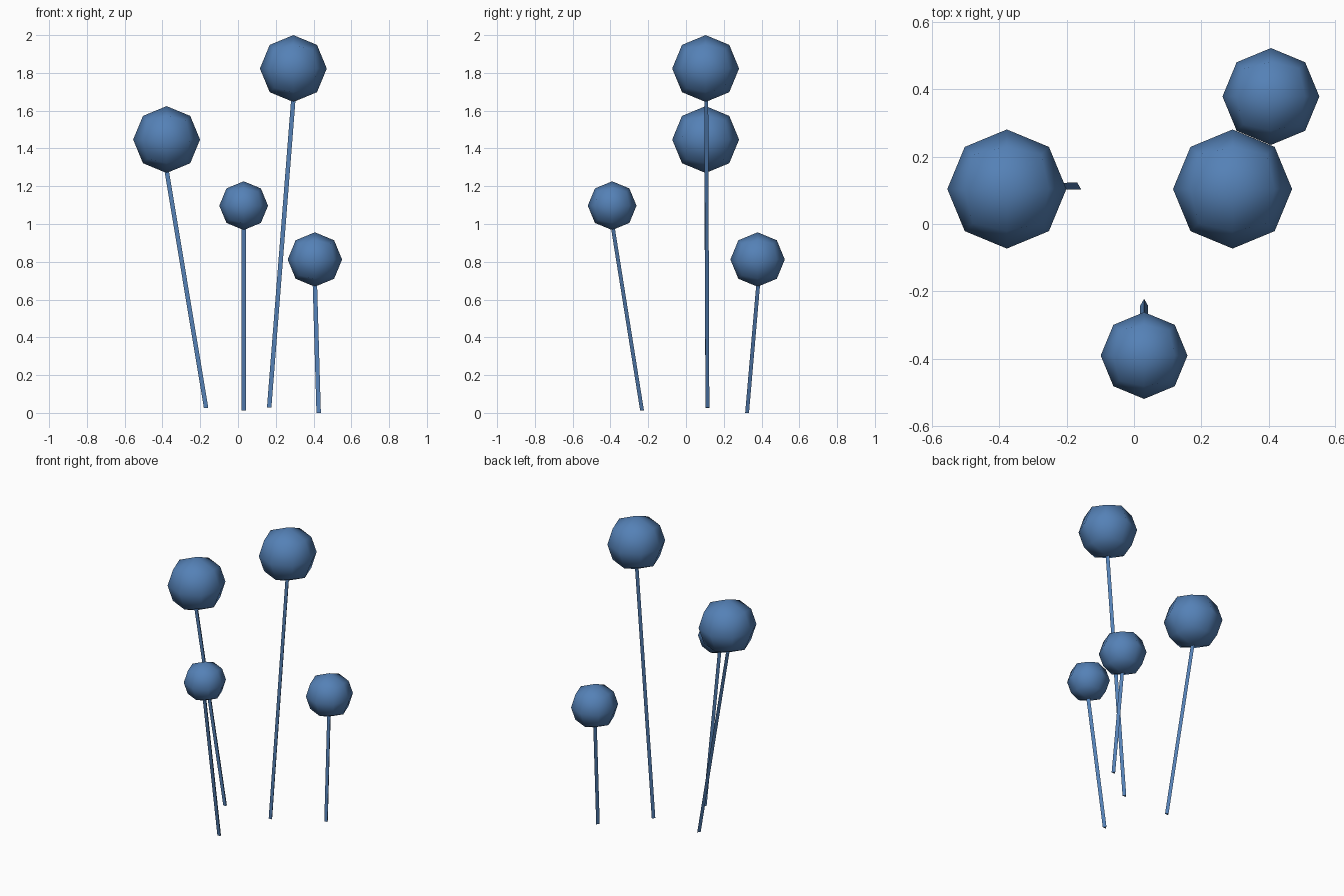
import bpy, bmesh, math
from mathutils import Vector

if "Cube" in bpy.data.objects:
    bpy.data.objects.remove(bpy.data.objects["Cube"])

blue = bpy.data.materials.new("blue")
blue.diffuse_color = (0.09, 0.22, 0.47, 1)
blue.use_nodes = True
blue.node_tree.nodes["Principled BSDF"].inputs["Base Color"].default_value = blue.diffuse_color


def finish(bm, name, smooth):
    bmesh.ops.recalc_face_normals(bm, faces=bm.faces)
    for f in bm.faces:
        f.smooth = smooth
    me = bpy.data.meshes.new(name)
    bm.to_mesh(me)
    bm.free()
    me.materials.append(blue)
    ob = bpy.data.objects.new(name, me)
    bpy.context.collection.objects.link(ob)
    return ob


# Low-poly ball: once-subdivided cube pushed out to a sphere
def ball(name, centre, radius):
    bm = bmesh.new()
    bmesh.ops.create_cube(bm, size=2)
    bmesh.ops.subdivide_edges(bm, edges=bm.edges[:], cuts=1, use_grid_fill=True)
    for v in bm.verts:
        v.co = v.co.normalized() * radius
    finish(bm, name, True).location = centre


# Three-sided stem between two points, one ridge facing the back
def stem(name, foot, top, radius=0.0135):
    bm = bmesh.new()
    rings = []
    for p in (foot, top):
        rings.append([bm.verts.new(Vector(p) + radius * Vector((math.cos(a), math.sin(a), 0)))
                      for a in (math.radians(90 + 120 * i) for i in range(3))])
    low, high = rings
    bm.faces.new(low)
    bm.faces.new(high)
    for i in range(3):
        j = (i + 1) % 3
        bm.faces.new((low[i], low[j], high[j], high[i]))
    finish(bm, name, False)


# name, ball centre, ball radius, stem foot
pins = [
    ("left", (-0.378, 0.104, 1.447), 0.177, (-0.169, 0.11, 0.026)),
    ("tall", (0.293, 0.104, 1.823), 0.177, (0.165, 0.11, 0.028)),
    ("front", (0.03, -0.391, 1.097), 0.129, (0.03, -0.236, 0.012)),
    ("short", (0.407, 0.379, 0.812), 0.144, (0.427, 0.32, 0.0)),
]
for name, centre, radius, foot in pins:
    ball(name + "_ball", centre, radius)
    x, y, z = centre
    stem(name + "_stem", foot, (x, y, z - radius + 0.015))
